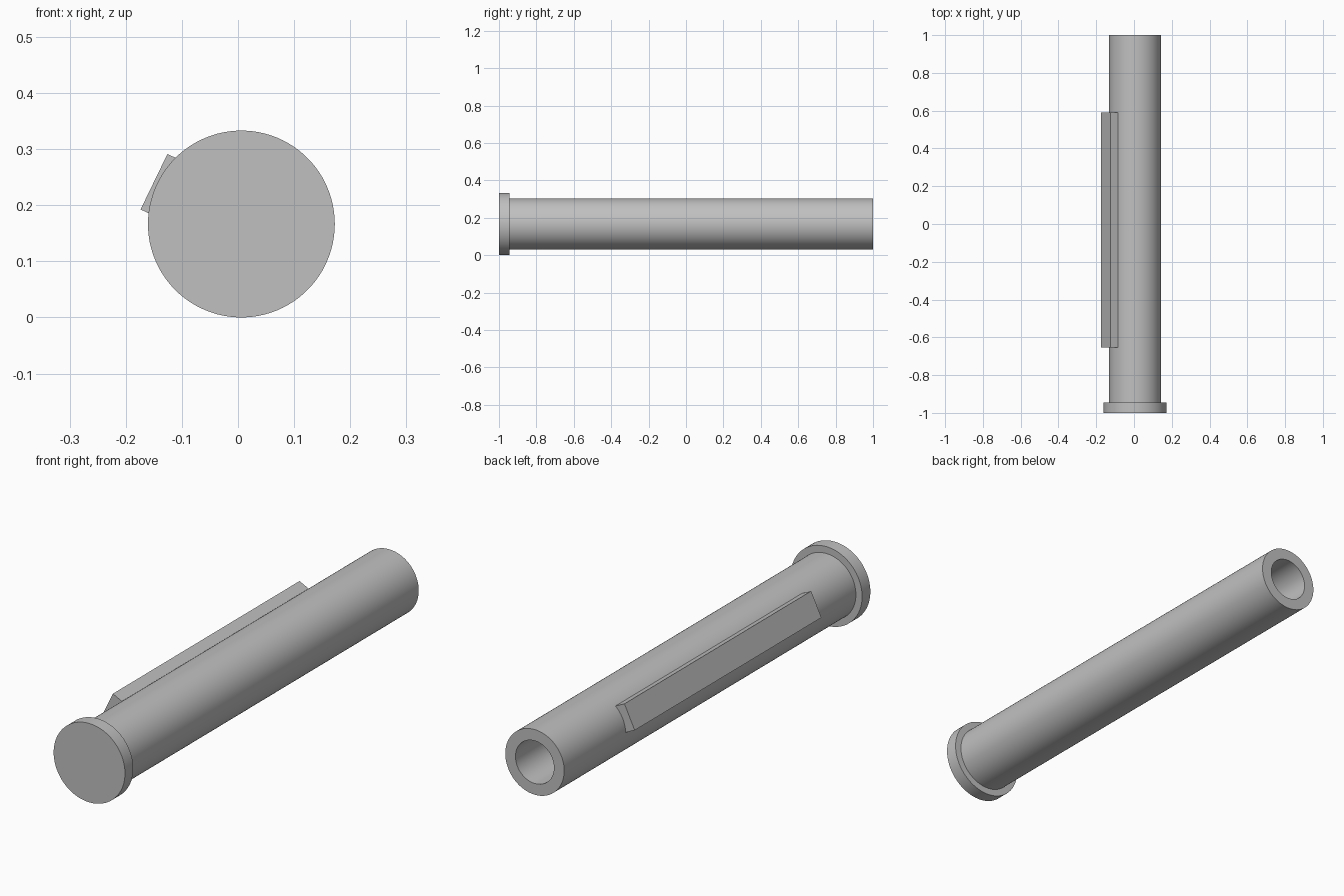
import bpy, bmesh, math
from mathutils import Vector

default_cube = bpy.data.objects.get("Cube")
if default_cube:
    bpy.data.objects.remove(default_cube, do_unlink=True)

AXIS_X, AXIS_Z = 0.006, 0.1665
TUBE_R, SEGMENTS = 0.1375, 96

steel = bpy.data.materials.new("grey_steel")
steel.use_nodes = True
grey = (0.53, 0.53, 0.53, 1)
steel.diffuse_color = grey
steel.node_tree.nodes["Principled BSDF"].inputs["Base Color"].default_value = grey


def finish(name, bm):
    bmesh.ops.remove_doubles(bm, verts=bm.verts, dist=1e-5)
    bmesh.ops.recalc_face_normals(bm, faces=bm.faces)
    mesh = bpy.data.meshes.new(name)
    bm.to_mesh(mesh)
    bm.free()
    mesh.materials.append(steel)
    obj = bpy.data.objects.new(name, mesh)
    obj.location = (AXIS_X, 0, AXIS_Z)
    bpy.context.collection.objects.link(obj)
    bpy.ops.object.select_all(action="DESELECT")
    obj.select_set(True)
    bpy.context.view_layer.objects.active = obj
    bpy.ops.object.shade_smooth_by_angle(angle=math.radians(30))
    return obj


def lathe(name, profile):
    """Spin (radius, y) points around the long axis."""
    bm = bmesh.new()
    verts = [bm.verts.new((r, y, 0)) for r, y in profile]
    edges = [bm.edges.new(pair) for pair in zip(verts, verts[1:])]
    bmesh.ops.spin(bm, geom=verts + edges, cent=(0, 0, 0), axis=(0, 1, 0),
                   angle=math.tau, steps=SEGMENTS)
    return finish(name, bm)


# Headed pin: solid flange at the front, bore open at the back
lathe("flanged_tube", [(0, -1), (0.1665, -1), (0.1665, -0.945), (TUBE_R, -0.945),
                       (TUBE_R, 1), (0.09, 1), (0.09, -0.945), (0, -0.945)])

# Side key: flat outer face, inner face follows the tube
half_width, outer = 0.055, 0.173
normal = Vector((-0.9, 0, 0.436)).normalized()
along = Vector((-normal.z, 0, normal.x))
half_angle = math.asin(half_width / TUBE_R)
section = [normal * outer - along * half_width, normal * outer + along * half_width]
for i in range(13):
    a = half_angle * (1 - i / 6)
    section.append((normal * math.cos(a) + along * math.sin(a)) * (TUBE_R - 0.0005))

bm = bmesh.new()
face = bm.faces.new([bm.verts.new(p + Vector((0, -0.655, 0))) for p in section])
extruded = bmesh.ops.extrude_face_region(bm, geom=[face], use_keep_orig=True)
moved = [g for g in extruded["geom"] if isinstance(g, bmesh.types.BMVert)]
bmesh.ops.translate(bm, verts=moved, vec=(0, 1.245, 0))
finish("side_key", bm)
